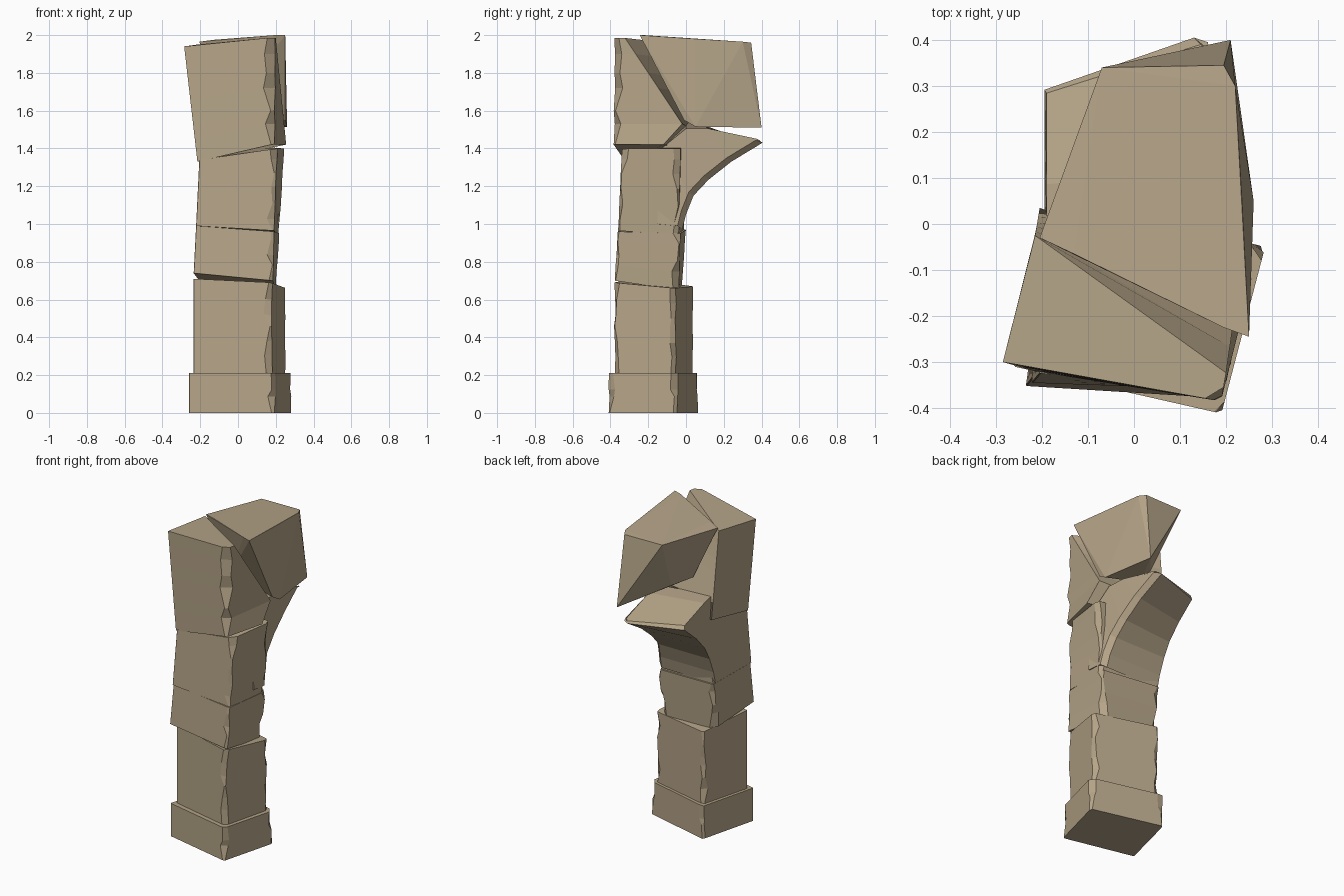
import bpy, bmesh, random
from mathutils import Vector

if "Cube" in bpy.data.objects:
    bpy.data.objects.remove(bpy.data.objects["Cube"])
random.seed(4)

stone = bpy.data.materials.new("sandstone")
stone.diffuse_color = (0.46, 0.37, 0.245, 1)
stone.use_nodes = True
stone.node_tree.nodes["Principled BSDF"].inputs["Base Color"].default_value = stone.diffuse_color


def finish(name, bm):
    bmesh.ops.recalc_face_normals(bm, faces=bm.faces)
    me = bpy.data.meshes.new(name)
    bm.to_mesh(me)
    bm.free()
    me.materials.append(stone)
    ob = bpy.data.objects.new(name, me)
    bpy.context.collection.objects.link(ob)
    return ob


def loft(name, rings):
    bm = bmesh.new()
    loops = [[bm.verts.new(p) for p in r] for r in rings]
    n = len(loops[0])
    for a, b in zip(loops, loops[1:]):
        for i in range(n):
            j = (i + 1) % n
            bm.faces.new((a[i], a[j], b[j], b[i]))
    bm.faces.new(loops[0][::-1])
    bm.faces.new(loops[-1])
    return finish(name, bm)


def hull(name, pts):
    bm = bmesh.new()
    for p in pts:
        bm.verts.new(p)
    r = bmesh.ops.convex_hull(bm, input=bm.verts)
    junk = list({v for v in r["geom_interior"] + r["geom_unused"]
                 if isinstance(v, bmesh.types.BMVert)})
    if junk:
        bmesh.ops.delete(bm, geom=junk, context='VERTS')
    return finish(name, bm)


def block(name, bottom, top, n=5, chip=0.04):
    """Block with corners FL, FR, BR, BL; all but FL have knocked-off edges."""
    bottom = [Vector(p) for p in bottom]
    top = [Vector(p) for p in top]
    rings = []
    for k in range(n + 1):
        t = k / n if k in (0, n) else (k + random.uniform(-.3, .3)) / n
        c = [a.lerp(b, t) for a, b in zip(bottom, top)]
        ring = []
        for i in range(4):
            for other in (c[i - 1], c[(i + 1) % 4]):
                d = 0.002 if i == 0 else random.uniform(0.004, chip)
                ring.append(c[i] + (other - c[i]).normalized() * d)
        rings.append(ring)
    return loft(name, rings)


def at(plan, zs):
    return [(x, y, z) for (x, y), z in zip(plan, zs)]


# Plinth and lower shaft, turned slightly about the vertical
base = [(-.26, -.31), (.19, -.412), (.285, -.05), (-.165, .065)]
block("plinth", at(base, [0] * 4), at(base, [.21] * 4), 3)
low = [(-.235, -.285), (.175, -.382), (.255, -.06), (-.15, .04)]
block("lower_shaft", at(low, [.2] * 4), at(low, [.71, .69, .66, .67]), 6)

# Middle and upper shaft blocks
mid0 = [(-.235, -.352), (.185, -.378), (.2, -.04), (-.19, -.02)]
mid1 = [(-.222, -.335), (.19, -.362), (.22, -.03), (-.19, 0)]
block("middle_shaft", at(mid0, [.74, .7, .65, .68]), at(mid1, [.99, .96, .95, .97]), 4)
up0 = [(-.222, -.345), (.19, -.36), (.215, -.04), (-.19, -.01)]
up1 = [(-.205, -.325), (.205, -.34), (.25, -.03), (-.19, .0)]
block("upper_shaft", at(up0, [.99, .965, .94, .97]), at(up1, [1.34, 1.4, 1.4, 1.42]), 6)

# Broken arch springer: curved underside (y, z) paired with its top side
under = [(-.02, .97), (.0, 1.05), (.04, 1.15), (.12, 1.235), (.24, 1.33), (.405, 1.43)]
over = [(-.15, 1.0), (-.15, 1.15), (-.13, 1.4), (.0, 1.505), (.12, 1.505), (.395, 1.437)]
rings = []
for k, ((y0, z0), (y1, z1)) in enumerate(zip(under, over)):
    sk = .72 if y0 > .1 else 1                      # left side is broken shorter
    xr = .215 - .01 * k + random.uniform(-.01, .01)
    lift = .04 if k == 3 else .02 * (k > 3)
    rings.append([(-.195, y0 * sk, z0), (xr - .03, y0, z0), (xr, y0 - .025, z0 + .02),
                  (xr, y1, z1), (-.19, y1 * (.72 if y1 > .1 else 1), z1 + lift)])
loft("arch_springer", rings)

# Upper front block, with a chipped front right edge
z_chips = [1.42, 1.53, 1.6, 1.72, 1.8, 1.9, 1.985]
cuts = [.01, .04, .012, .05, .035, .045, .03]
rings = []
for z, c in zip(z_chips, cuts):
    t = (z - 1.42) / .565
    lx = -.215 - .07 * t
    zl = 1.33 + .61 * t
    yr = -.02 - max(0, (z - 1.53) / .45) * .3 if z > 1.45 else -.12
    xr = .255 - .055 * t
    rings.append([(lx, -.32 + .02 * t, zl), (.185 - c, -.385 + c * .2, z),
                  (.19 + c * .15, -.385 + c, z), (xr, yr, z),
                  (-.205 - .01 * t, .035 - .06 * t, 1.40 + .55 * t)])
loft("upper_front_block", rings)

# Upper back block: a wedge leaning over the broken arch
hull("upper_back_block", [
    (-.205, -.03, 1.965), (-.13, -.065, 1.975), (.195, -.225, 2), (.25, -.245, 2),
    (.235, .05, 1.98), (.22, .3, 1.965), (.195, .345, 1.96), (-.07, .34, 1.96),
    (.21, .4, 1.51), (.26, .05, 1.515), (.25, -.01, 1.55), (0, .15, 1.61), (-.05, 0, 1.62)])
